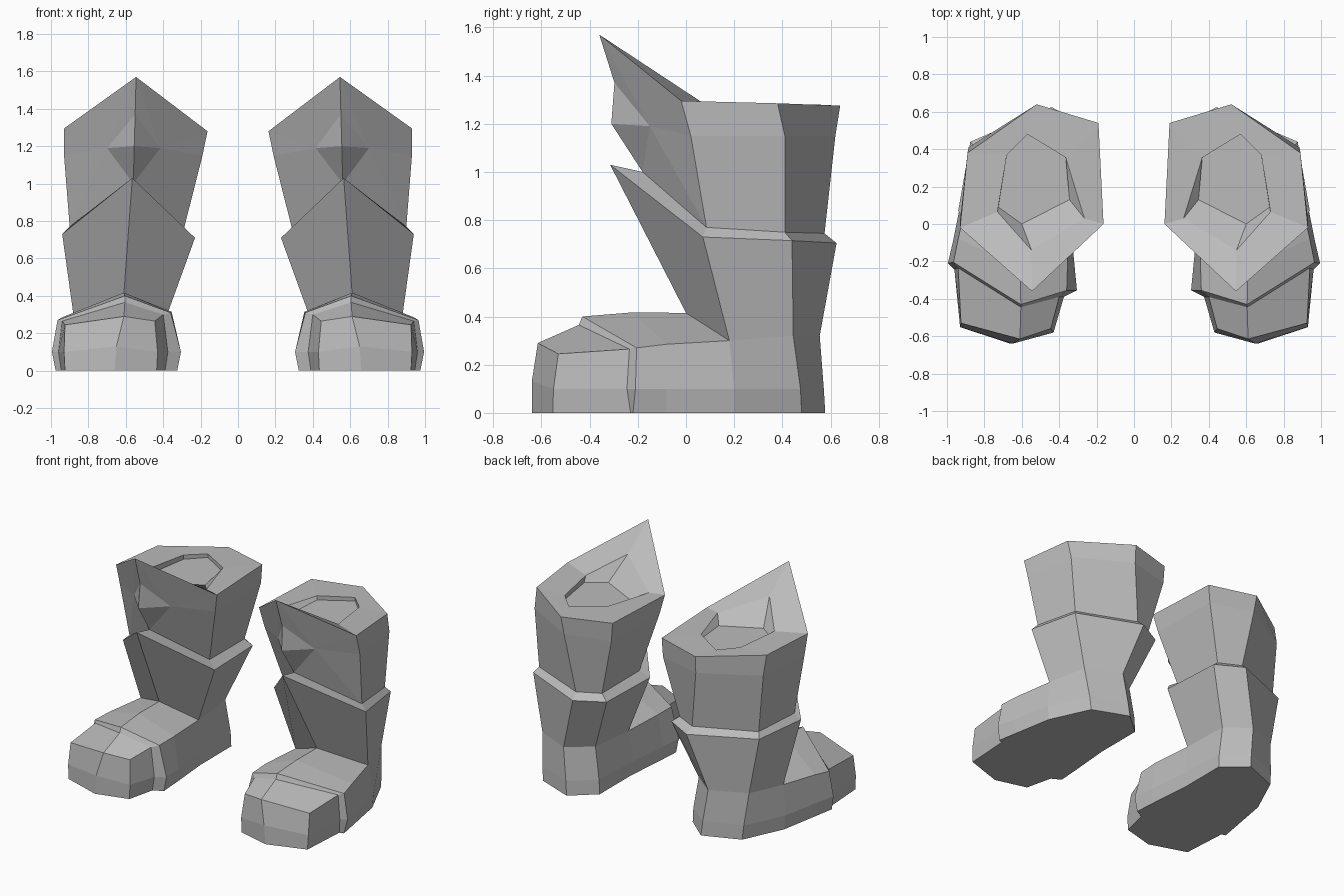
import bpy
import bmesh

default = bpy.data.objects.get("Cube")
if default:
    bpy.data.objects.remove(default, do_unlink=True)

# One plain grey for everything
grey = bpy.data.materials.new("plain grey")
grey.use_nodes = True
COLOUR = (0.5, 0.5, 0.5, 1.0)
grey.diffuse_color = COLOUR
grey.node_tree.nodes["Principled BSDF"].inputs["Base Color"].default_value = COLOUR


class Part:
    """Collects shared points and faces for one side, then mirrors them."""

    def __init__(self, name):
        self.name = name
        self.bm = bmesh.new()

    def ring(self, points):
        return [self.bm.verts.new(p) for p in points]

    def face(self, *verts):
        return self.bm.faces.new(verts)

    def skin(self, rows, closed=True):
        """Bridge neighbouring rows of equal length with quads."""
        for low, high in zip(rows, rows[1:]):
            count = len(low)
            for i in range(count if closed else count - 1):
                j = (i + 1) % count
                self.face(low[i], low[j], high[j], high[i])

    def finish(self):
        bmesh.ops.recalc_face_normals(self.bm, faces=self.bm.faces[:])
        mesh = bpy.data.meshes.new(self.name)
        self.bm.to_mesh(mesh)
        self.bm.free()
        mesh.materials.append(grey)
        obj = bpy.data.objects.new(self.name, mesh)
        bpy.context.collection.objects.link(obj)
        mirror = obj.modifiers.new("pair", 'MIRROR')
        mirror.use_axis[0] = True
        mirror.use_mirror_merge = False
        return obj


# Leg rings run: front, outer front, outer back, back, inner back, inner front
cuff_top = [(.545, -.36, 1.57), (.93, -.02, 1.295), (.89, .38, 1.285),
            (.52, .64, 1.275), (.19, .54, 1.28), (.163, 0, 1.28)]
cuff_middle = [(.93, .02, 1.15), (.885, .41, 1.15), (.51, .62, 1.15),
               (.2, .54, 1.15), (.19, .02, 1.15)]
cuff_bottom = [(.56, -.18, 1), (.9, .085, .77), (.85, .41, .75),
               (.45, .575, .745), (.3, .5, .745), (.29, .1, .755)]
mouth_rim = [(.548, -.14, 1.41), (.73, .065, 1.29), (.68, .37, 1.28),
             (.57, .48, 1.275), (.365, .355, 1.28), (.265, .03, 1.28)]
mouth_floor = [(.6, 0, 1.25), (.725, .09, 1.25), (.68, .37, 1.25),
               (.57, .48, 1.25), (.365, .355, 1.25), (.345, .13, 1.25)]
shaft_top = [(.565, -.315, 1.03), (.94, .07, .73), (.875, .44, .715),
             (.44, .625, .705), (.25, .52, .705), (.23, .07, .71)]
ankle = [(.61, 0, .415), (.88, .18, .3), (.8, .445, .32),
         (.56, .555, .32), (.4, .43, .32), (.375, .1, .31)]

# Upper cuff: back and sides, rim with shallow mouth
cuff = Part("boot_cuffs")
top, bottom = cuff.ring(cuff_top), cuff.ring(cuff_bottom)
middle = cuff.ring(cuff_middle)
cuff.skin([bottom[1:], middle, top[1:]], closed=False)
rim, floor = cuff.ring(mouth_rim), cuff.ring(mouth_floor)
cuff.skin([top, rim, floor])
cuff.face(*floor)
# Front of the cuff: two creased panels around a small pointed nose
brow, nose, outer_cheek, inner_cheek = cuff.ring(
    [(.55, -.297, 1.37), (.555, -.31, 1.2), (.7, -.15, 1.19), (.415, -.15, 1.19)])
for cheek, side in ((outer_cheek, 0), (inner_cheek, -1)):
    corner = 1 if side == 0 else -1
    chain = [bottom[0], nose, brow, top[0], top[corner], middle[side],
             bottom[corner], bottom[0]]
    for a, b in zip(chain, chain[1:]):
        cuff.face(cheek, a, b)
cuff.finish()

# Shaft with the narrow ledge under the cuff
shaft = Part("boot_shafts")
shaft.skin([shaft.ring(r) for r in (ankle, shaft_top, cuff_bottom)])
shaft.finish()

# Foot sections run: outer bottom, middle, top, ridge, inner top, middle, bottom
foot_sections = [
    [(.9, .2, 0), (.91, .2, .1), ankle[1], ankle[0], ankle[-1],
     (.35, .1, .1), (.36, .1, 0)],
    [(.95, -.08, 0), (.965, -.08, .1), (.94, -.08, .285), (.61, -.225, .417),
     (.355, -.2, .315), (.32, -.2, .1), (.335, -.2, 0)],
    [(.975, -.22, 0), (.995, -.21, .1), (.965, -.205, .27), (.605, -.43, .4),
     (.36, -.355, .31), (.305, -.355, .1), (.325, -.355, 0)]]
cap_sections = [
    [(.945, -.23, 0), (.96, -.245, .1), (.94, -.235, .265), (.605, -.445, .365),
     (.4, -.39, .3), (.375, -.39, .1), (.39, -.39, 0)],
    [(.925, -.553, 0), (.93, -.55, .1), (.925, -.53, .245), (.61, -.615, .29),
     (.445, -.56, .265), (.43, -.58, .1), (.435, -.58, 0)]]

# Foot, stepped toe cap, heel and sole in one shell
foot = Part("boot_feet")
rows = [foot.ring(s) for s in foot_sections + cap_sections]
foot.skin(rows, closed=False)
toe = rows[-1]
toe_low, toe_mid = foot.ring([(.66, -.64, 0), (.65, -.64, .13)])
foot.face(toe[0], toe[1], toe_mid, toe_low)
foot.face(toe[1], toe[2], toe[3], toe_mid)
foot.face(toe[3], toe[4], toe[5], toe_mid)
foot.face(toe[5], toe[6], toe_low, toe_mid)

# Heel wraps around from the outer to the inner side
heel_low = foot.ring([(.77, .48, 0), (.52, .578, 0), (.36, .44, 0)])
heel_mid = foot.ring([(.78, .475, .1), (.53, .572, .1), (.365, .44, .1)])
heel_top = foot.ring(ankle[2:5])
start = rows[0]
foot.skin([[start[0], *heel_low, start[6]],
           [start[1], *heel_mid, start[5]],
           [start[2], *heel_top, start[4]]], closed=False)

# Flat sole
outer_edge = [r[0] for r in rows]
inner_edge = [r[6] for r in reversed(rows)]
foot.face(*outer_edge, toe_low, *inner_edge, *reversed(heel_low))
foot.finish()
